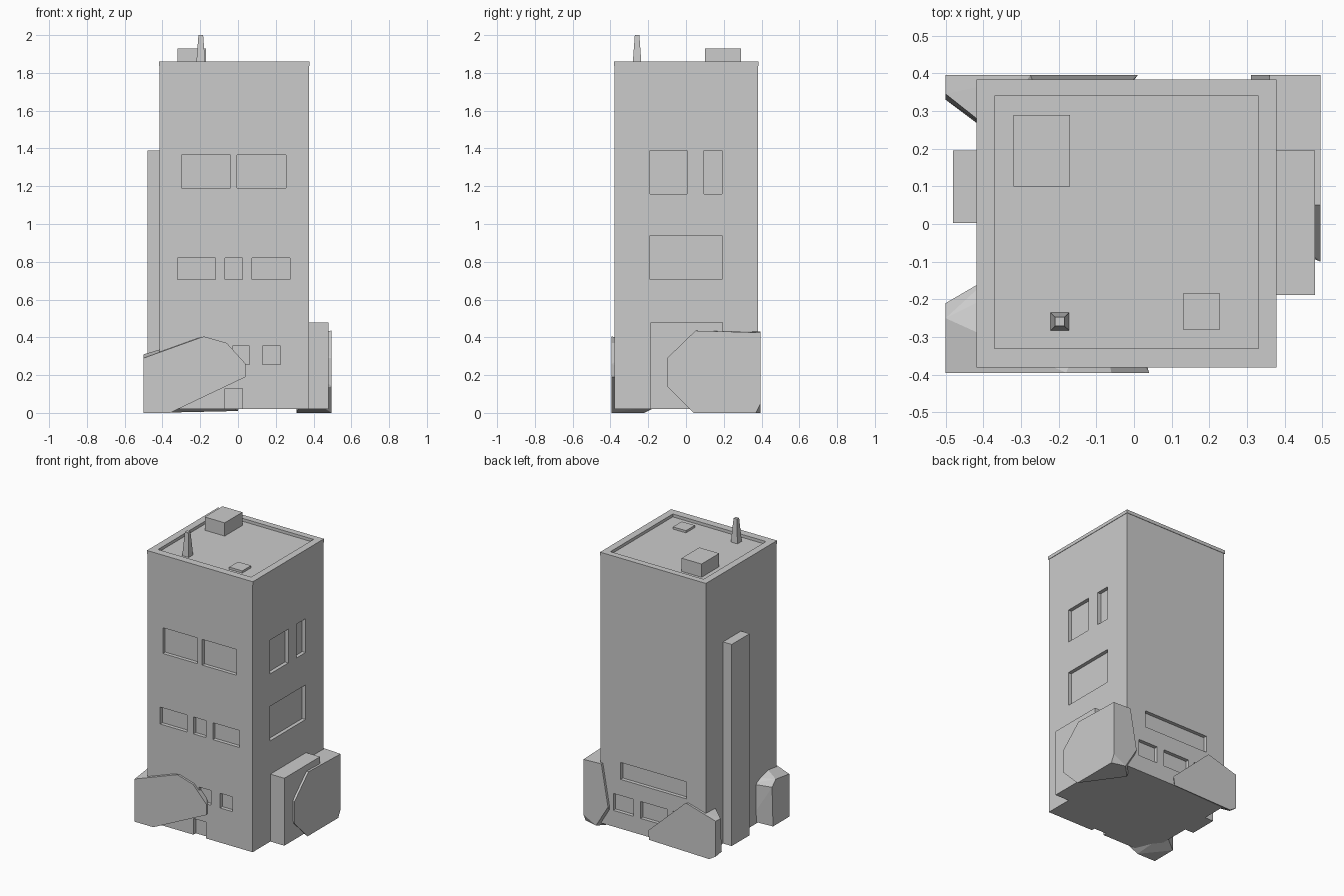
import bpy, bmesh
from mathutils import Vector


def new_object(name, bm):
    bmesh.ops.recalc_face_normals(bm, faces=bm.faces)
    me = bpy.data.meshes.new(name)
    bm.to_mesh(me)
    bm.free()
    ob = bpy.data.objects.new(name, me)
    bpy.context.collection.objects.link(ob)
    return ob


def add_box(bm, x0, x1, y0, y1, z0, z1, taper=1.0):
    vs = bmesh.ops.create_cube(bm, size=1)["verts"]
    for v in vs:
        t = taper if v.co.z > 0 else 1.0
        v.co = Vector(((x0 + x1) / 2 + v.co.x * t * (x1 - x0),
                       (y0 + y1) / 2 + v.co.y * t * (y1 - y0),
                       z1 if v.co.z > 0 else z0))


def box(name, *dims, taper=1.0):
    bm = bmesh.new()
    add_box(bm, *dims, taper=taper)
    return new_object(name, bm)


def rock(name, points):
    bm = bmesh.new()
    for p in points:
        bm.verts.new(p)
    res = bmesh.ops.convex_hull(bm, input=bm.verts)
    loose = [v for v in bm.verts if not v.link_faces]
    bmesh.ops.delete(bm, geom=loose, context='VERTS')
    bmesh.ops.dissolve_limit(bm, angle_limit=0.03, verts=bm.verts, edges=bm.edges)
    return new_object(name, bm)


def carve(ob, boxes):
    bm = bmesh.new()
    for b in boxes:
        add_box(bm, *b)
    cutter = new_object(ob.name + "_cutter", bm)
    cutter.hide_render = True
    mod = ob.modifiers.new("openings", 'BOOLEAN')
    mod.operation, mod.solver, mod.object = 'DIFFERENCE', 'EXACT', cutter
    dg = bpy.context.evaluated_depsgraph_get()
    me = bpy.data.meshes.new_from_object(ob.evaluated_get(dg))
    ob.modifiers.clear()
    ob.data = me
    bpy.data.objects.remove(cutter)


X0, X1, Y0, Y1 = -0.415, 0.375, -0.378, 0.38
D = 0.025  # window depth

# Tower with recessed windows and door
tower = box("tower", X0, X1, Y0, Y1, 0.02, 1.84)
front = [(-0.30, -0.04, 1.19, 1.365), (-0.005, 0.255, 1.19, 1.365),
         (-0.32, -0.12, 0.705, 0.82), (-0.07, 0.025, 0.705, 0.82),
         (0.075, 0.275, 0.705, 0.82), (-0.03, 0.06, 0.255, 0.355),
         (0.13, 0.225, 0.255, 0.355), (-0.07, 0.025, 0.0, 0.13)]
right = [(-0.19, 0.005, 1.16, 1.39), (0.095, 0.19, 1.16, 1.39),
         (-0.19, 0.19, 0.705, 0.94)]
back = [(-0.27, 0.225, 0.355, 0.47), (0.13, 0.28, 0.13, 0.245),
        (-0.125, 0.075, 0.13, 0.245), (-0.32, -0.17, 0.13, 0.245)]
cuts = [(a, b, Y0 - 0.1, Y0 + D, c, d) for a, b, c, d in front]
cuts += [(X1 - D, X1 + 0.1, a, b, c, d) for a, b, c, d in right]
cuts += [(a, b, Y1 - D, Y1 + 0.1, c, d) for a, b, c, d in back]
carve(tower, cuts)

# Roof parapet frame
parapet = box("roof_parapet", X0 - 0.003, X1 + 0.003, Y0 - 0.003, Y1 + 0.003, 1.837, 1.86)
carve(parapet, [(-0.37, 0.33, -0.33, 0.34, 1.84, 1.95)])

# Rooftop parts
box("roof_unit", -0.32, -0.17, 0.10, 0.29, 1.835, 1.93)
box("roof_hatch", 0.13, 0.228, -0.28, -0.185, 1.835, 1.855)
box("roof_mast", -0.222, -0.172, -0.283, -0.235, 1.835, 2.0, taper=0.5)

# Side duct and side annex
box("side_duct", -0.48, X0 + 0.01, 0.002, 0.195, 0.02, 1.39)
box("side_annex", X1 - 0.01, 0.48, -0.188, 0.195, 0.02, 0.478)

# Broken slabs at the foot of the tower
rock("front_slab", [
    (x, -0.395, z) for x, z in [(-0.5, 0), (-0.36, 0.0), (0.04, 0.19), (0.04, 0.26),
                                (-0.06, 0.37), (-0.18, 0.405), (-0.5, 0.29)]
] + [(-0.5, -0.25, 0.31), (-0.5, -0.21, 0.27), (-0.5, -0.22, 0.0), (-0.38, -0.14, 0.29),
     (-0.38, -0.14, 0.04), (-0.2, -0.1, 0.32), (-0.1, -0.2, 0.36), (0.0, -0.25, 0.2)])

rock("right_slab", [
    (0.495, y, z) for y, z in [(-0.1, 0.14), (-0.1, 0.29), (0.05, 0.435), (0.395, 0.425),
                               (0.395, 0.05), (0.37, 0.0), (0.04, 0.0)]
] + [(0.36, 0.395, 0.43), (0.31, 0.395, 0.15), (0.31, 0.3, 0.0), (0.4, 0.395, 0.0),
     (0.33, 0.05, 0.43), (0.35, 0.0, 0.1), (0.33, -0.03, 0.3)])

rock("back_slab", [
    (x, 0.395, z) for x, z in [(-0.5, 0.03), (-0.5, 0.27), (-0.275, 0.335), (0.01, 0.07),
                               (0.0, 0.01), (-0.45, 0.0)]
] + [(-0.5, 0.345, 0.27), (-0.5, 0.33, 0.04), (-0.38, 0.25, 0.3), (-0.38, 0.24, 0.08),
     (-0.2, 0.2, 0.25), (-0.1, 0.25, 0.08)])
